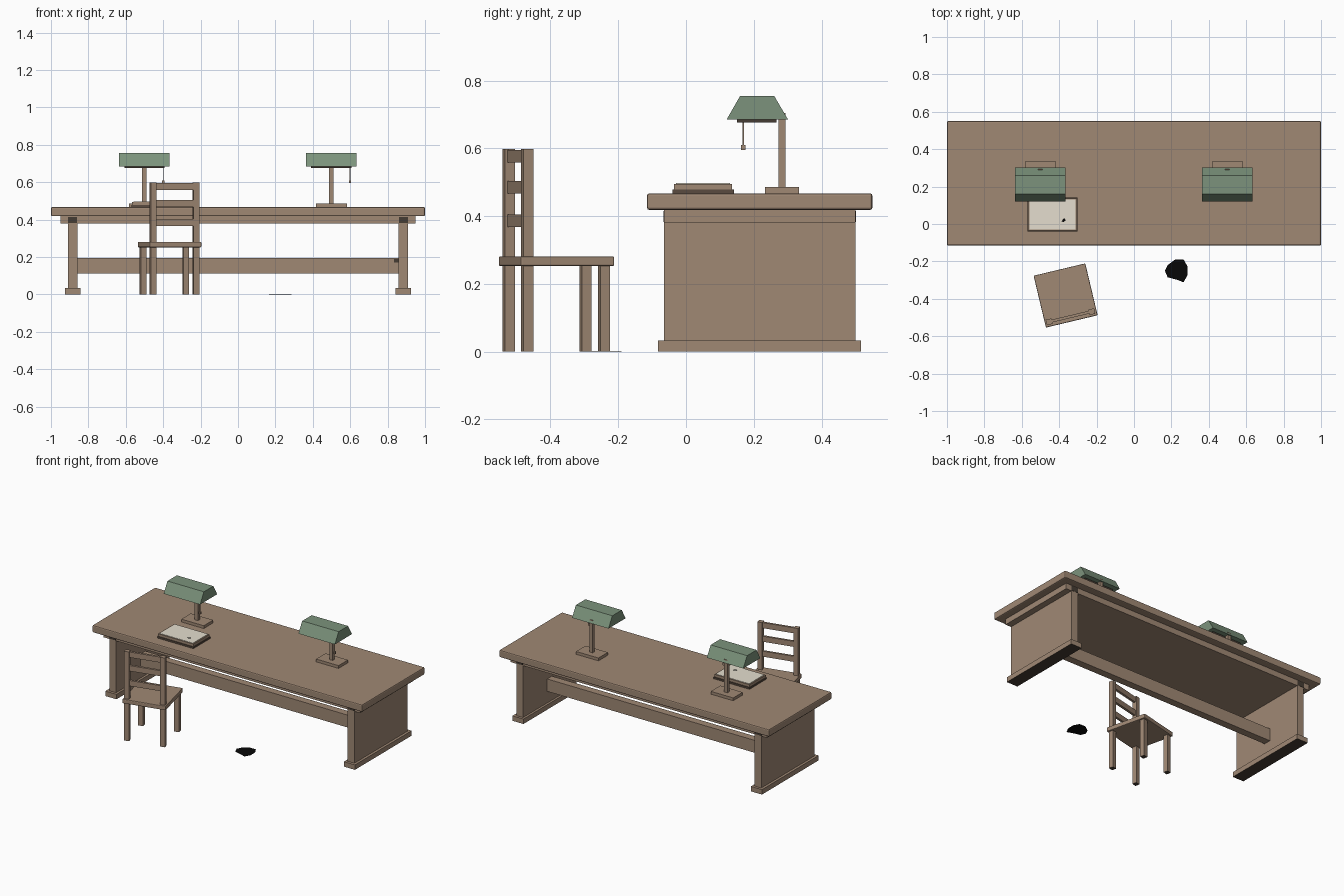
import bpy
import bmesh
from math import radians
from mathutils import Matrix

if "Cube" in bpy.data.objects:
    bpy.data.objects.remove(bpy.data.objects["Cube"], do_unlink=True)


def material(name, rgb):
    m = bpy.data.materials.new(name)
    m.use_nodes = True
    m.diffuse_color = (*rgb, 1)
    m.node_tree.nodes["Principled BSDF"].inputs["Base Color"].default_value = (*rgb, 1)
    return m


wood = material("wood", (0.35, 0.247, 0.175))
green = material("shade green", (0.2, 0.29, 0.2))
cream = material("paper cream", (0.78, 0.73, 0.62))
leather = material("cover brown", (0.1, 0.07, 0.05))
dark = material("dark brown", (0.06, 0.045, 0.033))
black = material("ink black", (0.002, 0.002, 0.002))


def finish(name, bm, mat):
    bmesh.ops.recalc_face_normals(bm, faces=bm.faces)
    mesh = bpy.data.meshes.new(name)
    bm.to_mesh(mesh)
    bm.free()
    mesh.materials.append(mat)
    ob = bpy.data.objects.new(name, mesh)
    bpy.context.collection.objects.link(ob)
    return ob


def box(name, x, y, z, mat=wood, bevel=0):
    """Box from (low, high) ranges on each axis; floor contact faces are dark."""
    bm = bmesh.new()
    bmesh.ops.create_cube(bm, size=1)
    for v in bm.verts:
        v.co = [sum(r) / 2 + c * (r[1] - r[0]) for r, c in zip((x, y, z), v.co)]
    ob = finish(name, bm, mat)
    if z[0] == 0:
        ob.data.materials.append(dark)
        for p in ob.data.polygons:
            p.material_index = int(p.normal.z < -0.5)
    if bevel:
        mod = ob.modifiers.new("soft edges", "BEVEL")
        mod.width = bevel
        mod.segments = 2
    return ob


def prism(name, points, offset, mat):
    """Extrude a closed outline along the offset."""
    bm = bmesh.new()
    face = bm.faces.new([bm.verts.new(p) for p in points])
    ext = bmesh.ops.extrude_face_region(bm, geom=[face])["geom"]
    bmesh.ops.translate(bm, vec=offset,
                        verts=[g for g in ext if isinstance(g, bmesh.types.BMVert)])
    return finish(name, bm, mat)


def mirrored(a, b, s):
    return tuple(sorted((s * a, s * b)))


# Table
box("table_top", (-1, 1), (-0.115, 0.55), (0.418, 0.467), bevel=0.007)
box("table_apron", (-0.95, 0.95), (-0.065, 0.5), (0.38, 0.418))
box("stretcher", (-0.865, 0.865), (0.195, 0.245), (0.111, 0.194))
box("stretcher_peg", (0.835, 0.857), (0.19, 0.195), (0.17, 0.19), dark)
for side, s in (("left", 1), ("right", -1)):
    box(f"{side}_end_panel", mirrored(0.858, 0.908, s), (-0.065, 0.5), (0.033, 0.38))
    box(f"{side}_foot", mirrored(0.843, 0.925, s), (-0.083, 0.517), (0, 0.033))
    for end, y in (("front", -0.0665), ("back", 0.4995)):
        box(f"{side}_{end}_tenon", mirrored(0.86, 0.908, s), (y, y + 0.002), (0.383, 0.415), dark)

# Desk lamps
for side, cx in (("left", 0.499), ("right", -0.5)):
    box(f"{side}_lamp_base", (cx - 0.083, cx + 0.083), (0.233, 0.333), (0.467, 0.486))
    box(f"{side}_lamp_post", (cx - 0.012, cx + 0.012), (0.273, 0.293), (0.486, 0.704))
    outline = [(0.12, 0.685), (0.301, 0.685), (0.26, 0.755), (0.16, 0.755)]
    prism(f"{side}_lamp_shade", [(cx - 0.135, y, z) for y, z in outline],
          (0.27, 0, 0), green)
    box(f"{side}_lamp_tray", (cx - 0.108, cx + 0.108), (0.151, 0.267), (0.676, 0.685), dark)
    px = cx + 0.1
    box(f"{side}_pull_cord", (px - 0.002, px + 0.002), (0.167, 0.171), (0.608, 0.68))
    box(f"{side}_pull_knob", (px - 0.006, px + 0.006), (0.162, 0.175), (0.595, 0.61))

# Book
box("book_cover", (-0.57, -0.303), (-0.04, 0.142), (0.467, 0.478), leather)
box("book_block", (-0.567, -0.306), (-0.035, 0.136), (0.478, 0.495))
box("book_pages", (-0.559, -0.314), (-0.029, 0.13), (0.495, 0.497), cream)
blot = [(-0.388, 0.014), (-0.378, 0.01), (-0.367, 0.017), (-0.368, 0.031), (-0.377, 0.028)]
prism("ink_spot", [(x, y, 0.497) for x, y in blot], (0, 0, 0.0006), black)

# Chair, built upright around its own centre and then turned
chair = [box("chair_seat", (-0.141, 0.143), (-0.144, 0.141), (0.252, 0.281), bevel=0.005)]
for side, s in (("left", 1), ("right", -1)):
    x = mirrored(0.102, 0.133, s)
    chair.append(box(f"chair_{side}_back_post", x, (-0.133, -0.103), (0, 0.598)))
    chair.append(box(f"chair_{side}_front_leg", x, (0.1, 0.13), (0, 0.254)))
for i, z in enumerate((0.367, 0.467, 0.558)):
    chair.append(box(f"chair_back_slat_{i + 1}", (-0.106, 0.106), (-0.125, -0.11), (z, z + 0.037)))
turn = Matrix.Translation((-0.367, -0.381, 0)) @ Matrix.Rotation(radians(13.4), 4, "Z")
for ob in chair:
    ob.data.transform(turn)

# Spill on the floor
spill = [(0.165, -0.25), (0.18, -0.285), (0.23, -0.298), (0.265, -0.312), (0.285, -0.275),
         (0.285, -0.225), (0.265, -0.19), (0.22, -0.19), (0.18, -0.22)]
prism("floor_spill", [(x, y, 0) for x, y in spill], (0, 0, 0.002), black)
